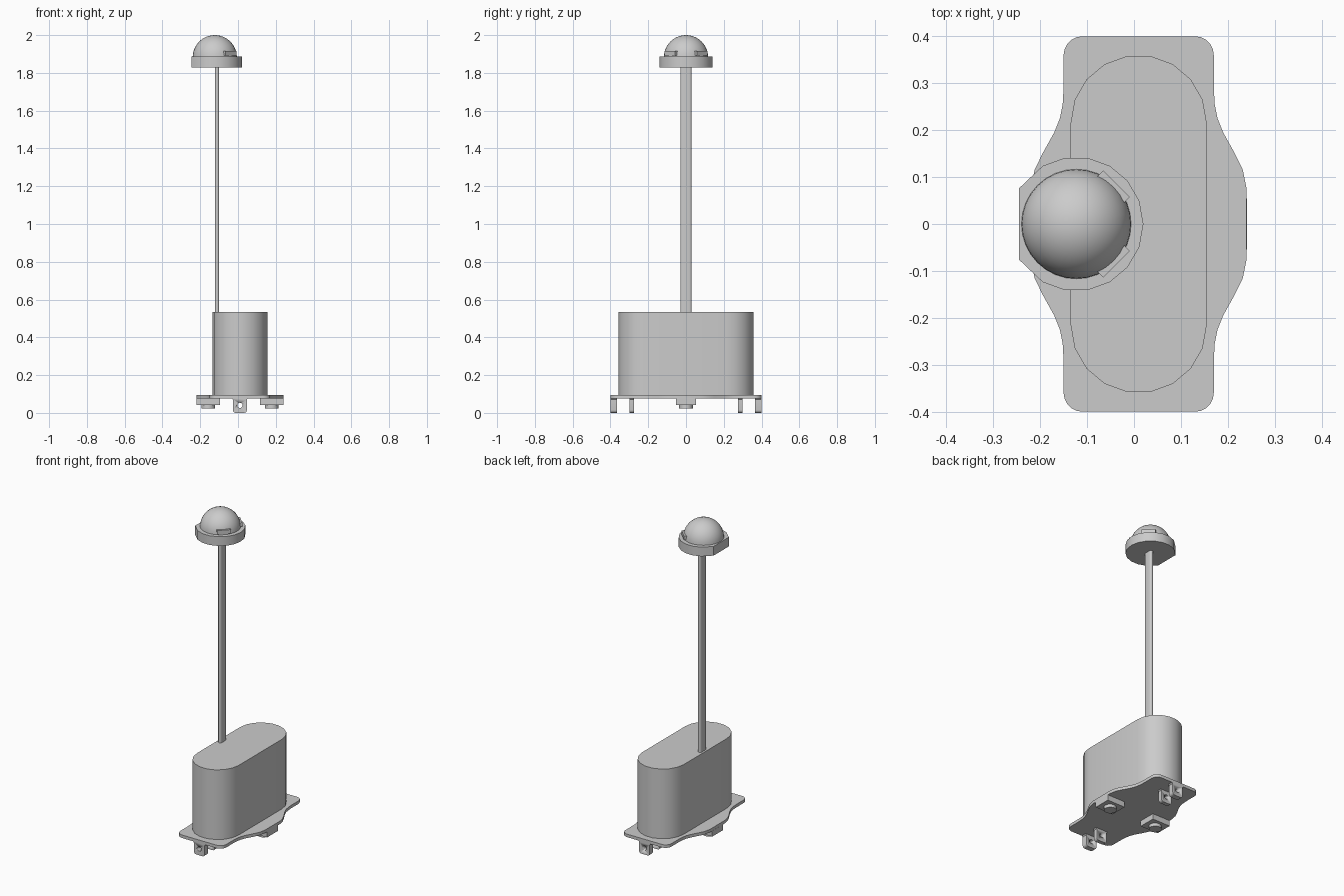
import bpy
import bmesh
from math import sin, cos, pi, radians
from mathutils import Matrix, Vector

old = bpy.data.objects.get("Cube")
if old:
    bpy.data.objects.remove(old, do_unlink=True)

# Single flat colour
grey = bpy.data.materials.new("plain grey")
grey.use_nodes = True
colour = (0.6, 0.6, 0.6, 1)
grey.diffuse_color = colour
grey.node_tree.nodes["Principled BSDF"].inputs["Base Color"].default_value = colour

MID = 0.01      # centre line of the base and tank
HEAD = -0.123   # centre line of the head


def finish(name, bm):
    bmesh.ops.recalc_face_normals(bm, faces=bm.faces)
    mesh = bpy.data.meshes.new(name)
    bm.to_mesh(mesh)
    bm.free()
    mesh.materials.append(grey)
    obj = bpy.data.objects.new(name, mesh)
    bpy.context.collection.objects.link(obj)
    bpy.ops.object.select_all(action='DESELECT')
    bpy.context.view_layer.objects.active = obj
    obj.select_set(True)
    bpy.ops.object.shade_smooth_by_angle(angle=radians(35))
    return obj


def prism(name, outline, low, high, matrix=Matrix()):
    """Extrude an outline from low to high, then place it."""
    bm = bmesh.new()
    face = bm.faces.new([bm.verts.new((x, y, low)) for x, y in outline])
    new = bmesh.ops.extrude_face_region(bm, geom=[face])["geom"]
    moved = [v for v in new if isinstance(v, bmesh.types.BMVert)]
    bmesh.ops.translate(bm, verts=moved, vec=(0, 0, high - low))
    bm.transform(matrix)
    return finish(name, bm)


def arc(cx, cy, r, start, end, steps):
    angles = [radians(start + (end - start) * i / steps) for i in range(steps + 1)]
    return [(cx + r * cos(a), cy + r * sin(a)) for a in angles]


def rectangle(cx, cy, w, d):
    return [(cx + sx * w / 2, cy + sy * d / 2)
            for sx, sy in ((-1, -1), (1, -1), (1, 1), (-1, 1))]


def stadium(cx, r, reach, steps):
    return arc(cx, reach, r, 0, 180, steps) + arc(cx, -reach, r, 180, 360, steps)


# Base plate with a wider waist, mirrored from one quarter
quarter = [(0.23, 0.075), (0.222, 0.115), (0.205, 0.15), (0.18, 0.195),
           (0.168, 0.225), (0.162, 0.255), (0.16, 0.29)]
quarter += arc(0.12, 0.36, 0.04, 0, 90, 5)
half = quarter + [(-x, y) for x, y in reversed(quarter)]
plate = half + [(x, -y) for x, y in reversed(half)]
prism("base_plate", [(x + MID, y) for x, y in plate], 0.077, 0.096)

# Tank and pole
prism("tank", stadium(MID, 0.145, 0.215, 9), 0.096, 0.535)
prism("pole", stadium(-0.111, 0.0115, 0.0185, 6), 0.53, 1.84)

# Head collar: a disc with one side cut flat
collar = [(max(x, -0.245), y) for x, y in arc(HEAD, 0, 0.143, -120, 120, 12)]
collar += [(-0.245, 0.076), (-0.245, -0.076)]
prism("head_collar", collar, 1.828, 1.886)

# Dome
bm = bmesh.new()
bmesh.ops.create_uvsphere(bm, u_segments=32, v_segments=20, radius=0.117)
bmesh.ops.bisect_plane(bm, geom=bm.verts[:] + bm.edges[:] + bm.faces[:],
                       plane_co=(0, 0, 0), plane_no=(0, 0, -1), clear_outer=True)
bm.transform(Matrix.Translation((HEAD, 0, 1.883)))
finish("dome", bm)

# Two small blocks on the dome
for side, word in ((1, "back"), (-1, "front")):
    place = Matrix.Translation((HEAD, 0, 0)) @ Matrix.Rotation(side * pi / 4, 4, 'Z')
    prism("dome_block_" + word, rectangle(0.108, 0, 0.026, 0.08), 1.892, 1.917, place)

# Foot pads with bolts under the waist
for side, word in ((1, "left"), (-1, "right")):
    prism("foot_pad_" + word, rectangle(MID + side * 0.168, 0, 0.125, 0.108), 0.042, 0.078)
    prism("foot_bolt_" + word, arc(MID + side * 0.168, 0, 0.036, 0, 345, 23), 0.022, 0.043)

# Mounting lugs with a round hole, standing across the plate ends
lug = [(-0.045, 0.08), (-0.037, 0.07)]
lug += arc(-0.022, 0.015, 0.015, 180, 270, 4) + arc(0.022, 0.015, 0.015, 270, 360, 4)
lug += [(0.037, 0.07), (0.045, 0.08)]
upright = Matrix.Translation((MID, 0, 0)) @ Matrix.Rotation(pi / 2, 4, 'X')
cutter = prism("hole_cutter", arc(0, 0.04, 0.014, 0, 337.5, 15), -0.5, 0.5, upright)
cutter.hide_render = True
for side, word in ((1, "front"), (-1, "back")):
    for kind, near, far in (("outer", 0.366, 0.4), ("inner", 0.275, 0.3)):
        low, high = sorted((side * near, side * far))
        obj = prism(f"{kind}_lug_{word}", lug, low, high, upright)
        cut = obj.modifiers.new("hole", 'BOOLEAN')
        cut.operation = 'DIFFERENCE'
        cut.solver = 'EXACT'
        cut.object = cutter
        bpy.ops.object.modifier_apply(modifier=cut.name)
bpy.data.objects.remove(cutter, do_unlink=True)
